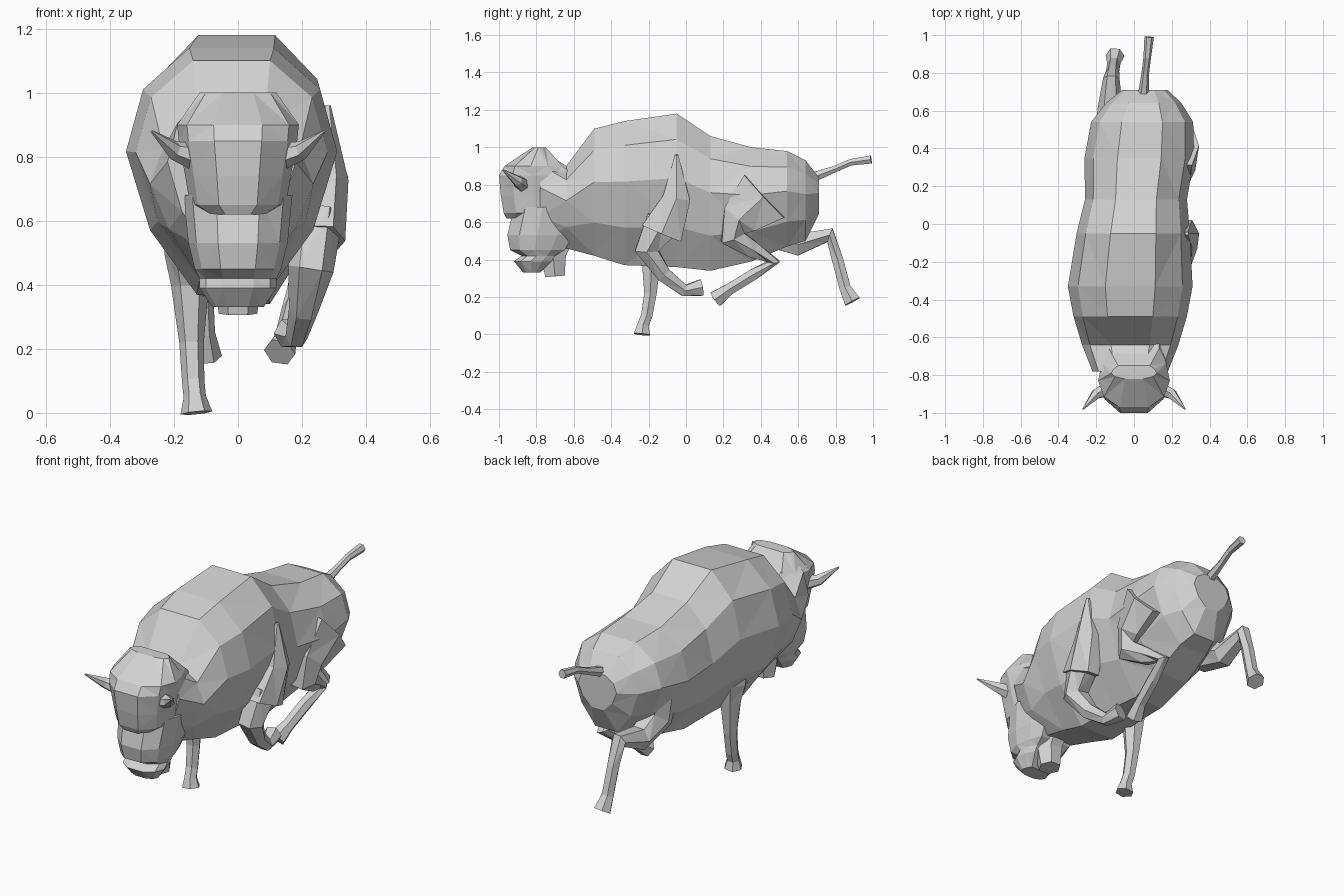
import bpy
import bmesh
from math import cos, sin, tau
from mathutils import Vector

default_cube = bpy.data.objects.get("Cube")
if default_cube:
    bpy.data.objects.remove(default_cube, do_unlink=True)

# One plain colour for the whole animal
grey = bpy.data.materials.new("plain_grey")
grey.use_nodes = True
grey.diffuse_color = (.65, .65, .65, 1)
shader = grey.node_tree.nodes["Principled BSDF"]
shader.inputs["Base Color"].default_value = grey.diffuse_color


def loft(name, rings):
    """Skin a list of equal-sized rings into a closed, faceted shell."""
    bm = bmesh.new()
    loops = [[bm.verts.new(point) for point in ring] for ring in rings]
    count = len(loops[0])
    for lower, upper in zip(loops, loops[1:]):
        for i in range(count):
            j = (i + 1) % count
            bm.faces.new((lower[i], lower[j], upper[j], upper[i]))
    bm.faces.new(loops[0])
    bm.faces.new(loops[-1])
    bmesh.ops.triangulate(bm, faces=bm.faces[:])
    bmesh.ops.recalc_face_normals(bm, faces=bm.faces[:])
    mesh = bpy.data.meshes.new(name)
    bm.to_mesh(mesh)
    bm.free()
    mesh.materials.append(grey)
    part = bpy.data.objects.new(name, mesh)
    bpy.context.collection.objects.link(part)


def outline(start, end, width, narrow_start, narrow_end, middle):
    """Ten-sided symmetric outline as (across, along) pairs, widest at middle."""
    widest = start + (end - start) * middle
    first, last = width * narrow_start, width * narrow_end
    half = [
        (first, start),
        (first + (width - first) * .73, widest + (start - widest) * .6),
        (width, widest),
        (last + (width - last) * .66, widest + (end - widest) * .55),
        (last, end),
    ]
    return half + [(-across, along) for across, along in reversed(half)]


def torso_ring(y, top, bottom, width):
    """Upright slice, leaning slightly to one side along the body."""
    lean = max(y, -.25) * .08
    shape = outline(top, bottom, width, .4, .33, .42)
    return [Vector((lean + across, y, z)) for across, z in shape]


def head_ring(z, front, back, width):
    """Level slice from the face to the back of the head."""
    shape = outline(front, back, width, .4, .7, .45)
    return [Vector((across, y, z)) for across, y in shape]


def limb(name, x_start, x_end, joints, thick, thin=.035, tip=.05):
    """Six-sided tube through (y, z) joints, tapering from thick to thin, then tip."""
    last = len(joints) - 1
    path = [
        Vector((x_start + (x_end - x_start) * i / last, y, z))
        for i, (y, z) in enumerate(joints)
    ]
    rings = []
    for i, centre in enumerate(path):
        along = path[min(i + 1, last)] - path[max(i - 1, 0)]
        sideways = Vector((1, 0, 0))
        across = (sideways - sideways.project(along)).normalized()
        up = along.cross(across).normalized()
        radius = tip if i == last else max(thin, thick * .65 ** i)
        flat = min(radius, .075)
        rings.append([
            centre + across * flat * cos(tau * k / 6) + up * radius * sin(tau * k / 6)
            for k in range(6)
        ])
    loft(name, rings)


# Torso: nape, neck, hump, barrel, narrower waist and rump
torso = [
    (-.78, .99, .5, .2),
    (-.64, .9, .46, .255),
    (-.49, 1.1, .42, .3),
    (-.33, 1.14, .37, .33),
    (-.05, 1.18, .36, .3),
    (.13, 1.06, .34, .27),
    (.35, 1, .39, .29),
    (.54, .98, .47, .27),
    (.64, .93, .5, .2),
    (.71, .84, .64, .12),
]
loft("torso", [torso_ring(*slice_) for slice_ in torso])

# Shaggy forehead overhanging the face
forehead = [
    (1, -.82, -.75, .12),
    (.9, -.97, -.66, .19),
    (.85, -1, -.6, .185),
    (.74, -.99, -.6, .165),
    (.65, -.975, -.6, .15),
    (.62, -.96, -.7, .1),
]
loft("forehead", [head_ring(*slice_) for slice_ in forehead])

# Muzzle, mouth crease and lower jaw
muzzle = [
    (.68, -.92, -.58, .17),
    (.53, -.955, -.6, .155),
    (.45, -.94, -.65, .135),
    (.42, -.88, -.7, .12),
    (.39, -.92, -.72, .12),
    (.33, -.87, -.78, .08),
]
loft("muzzle", [head_ring(*slice_) for slice_ in muzzle])
limb("beard", 0, 0, [(-.7, .52), (-.71, .42), (-.7, .31)], thick=.12, tip=.06)

# Horns, one on each side
for label, side in (("left", 1), ("right", -1)):
    limb(label + "_horn", side * .13, side * .27,
         [(-.87, .8), (-.9, .82), (-.98, .88)], thick=.045, thin=.03, tip=.004)

# Front legs: right planted, left folded under the chest
limb("right_front_leg", -.16, -.13,
     [(-.22, .65), (-.2, .5), (-.185, .4), (-.19, .22), (-.21, .1), (-.23, .05), (-.235, 0)],
     thick=.14)
limb("left_front_leg", .25, .16,
     [(-.12, .6), (-.21, .45), (-.12, .32), (-.01, .235), (.08, .25)],
     thick=.11)
limb("left_shoulder", .26, .28,
     [(-.13, .54), (-.05, .73), (-.05, .96)], thick=.13, thin=.02, tip=.01)

# Hind legs: right kicked back, left swung forward
limb("right_hind_leg", -.14, -.1,
     [(.42, .72), (.45, .54), (.6, .48), (.77, .53), (.81, .4), (.85, .25), (.89, .175)],
     thick=.16)
limb("left_hind_leg", .27, .13,
     [(.42, .74), (.29, .62), (.25, .52), (.36, .45), (.47, .39), (.36, .32),
      (.23, .24), (.16, .19)],
     thick=.18)

# Tail with a tufted end
limb("tail", .05, .08, [(.68, .84), (.8, .885), (.88, .92), (.99, .935)],
     thick=.03, thin=.02, tip=.025)
